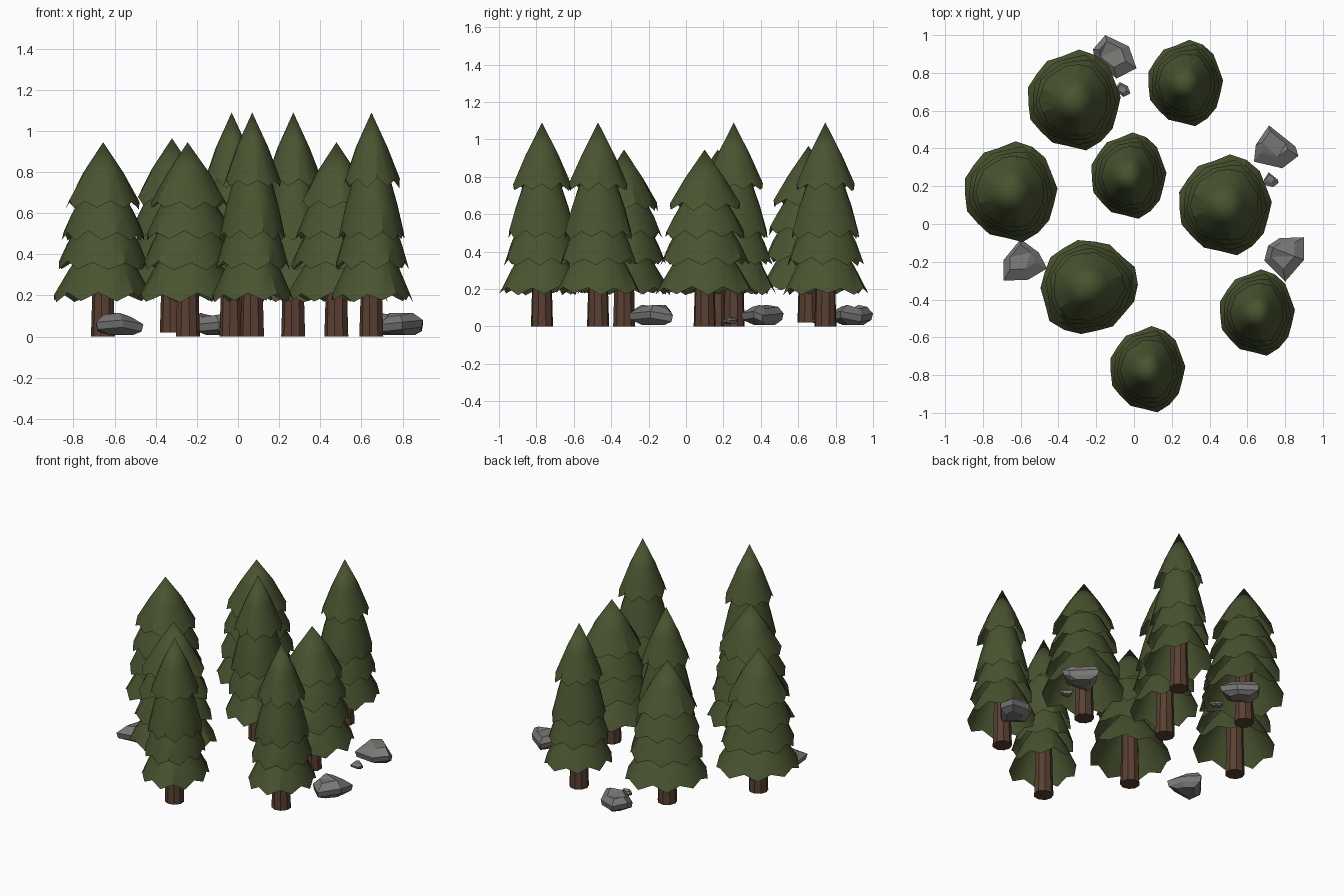
import bpy, bmesh, math, random

if "Cube" in bpy.data.objects:
    bpy.data.objects.remove(bpy.data.objects["Cube"])

random.seed(4)


def material(name, col):
    m = bpy.data.materials.new(name)
    m.diffuse_color = (*col, 1)
    m.use_nodes = True
    m.node_tree.nodes["Principled BSDF"].inputs["Base Color"].default_value = m.diffuse_color
    return m


GREEN = material("pine green", (0.066, 0.087, 0.029))
BROWN = material("bark brown", (0.100, 0.050, 0.031))
GREY = material("stone grey", (0.195, 0.188, 0.180))


def make(name, bm, mat, smooth=None):
    bmesh.ops.recalc_face_normals(bm, faces=bm.faces)
    me = bpy.data.meshes.new(name)
    bm.to_mesh(me)
    bm.free()
    ob = bpy.data.objects.new(name, me)
    bpy.context.collection.objects.link(ob)
    me.materials.append(mat)
    if smooth:
        bpy.ops.object.select_all(action='DESELECT')
        ob.select_set(True)
        bpy.context.view_layer.objects.active = ob
        bpy.ops.object.shade_smooth_by_angle(angle=math.radians(smooth))
    return ob


def loft(bm, rings, cap_bottom=False, cap_top=False):
    vs = [[bm.verts.new(p) for p in ring] for ring in rings]
    n = len(vs[0])
    for a, b in zip(vs, vs[1:]):
        for i in range(n):
            j = (i + 1) % n
            bm.faces.new((a[i], a[j], b[j], b[i]))
    if cap_bottom:
        bm.faces.new(vs[0][::-1])
    if cap_top:
        bm.faces.new(vs[-1])
    return vs


SIDES = 18


def lobed(a):
    """Outline of the boughs: nearly round with two longer corner branches."""
    r = 1.0
    for c in (-66, 70):
        d = (math.degrees(a) - c + 180) % 360 - 180
        r += 0.13 * max(0, 1 - abs(d) / 35)
    return r


# tiers: bottom radius, bottom z, top radius, top z
WIDE = [(0.180, 0.64, 0.0, 0.945), (0.200, 0.49, 0.11, 0.68),
        (0.220, 0.345, 0.13, 0.54), (0.245, 0.19, 0.07, 0.46)]
NARROW = [(0.140, 0.745, 0.0, 1.09), (0.160, 0.49, 0.085, 0.79),
          (0.178, 0.345, 0.11, 0.55), (0.198, 0.19, 0.06, 0.46)]


def tree(x, y, z, tiers, rot, stretch):
    cr, sr = math.cos(rot), math.sin(rot)

    def place(a, r, h):
        px, py = r * math.cos(a), r * math.sin(a) * stretch
        return (x + px * cr - py * sr, y + px * sr + py * cr, z + h)

    # layered boughs with jagged hems
    bm = bmesh.new()
    for k, (rb, zb, rt, zt) in enumerate(tiers):
        angles = [2 * math.pi * (i + 0.4 * k) / SIDES for i in range(SIDES)]
        hem, mid, top = [], [], []
        for i, a in enumerate(angles):
            jag = -0.018 if i % 2 else 0.018
            f = lobed(a)
            hem.append(place(a, rb * f * (1 - jag * 1.2), zb + jag + random.uniform(-.006, .006)))
            mid.append(place(a, (rb * 0.56 + rt * 0.44) * (1 + (f - 1) * 0.8), zb * 0.5 + zt * 0.5))
            top.append(place(a, max(rt, 0.001), zt))
        loft(bm, [hem, mid, top])
    bmesh.ops.remove_doubles(bm, verts=bm.verts, dist=0.0021)
    make("pine_boughs", bm, GREEN, 30)

    # trunk
    bm = bmesh.new()
    rings = [[(x + r * math.cos(2 * math.pi * (i + .5) / 9 + rot),
               y + r * math.sin(2 * math.pi * (i + .5) / 9 + rot), z + h) for i in range(9)]
             for r, h in ((0.060, 0), (0.054, 0.2), (0.05, 0.46))]
    loft(bm, rings, True, True)
    make("pine_trunk", bm, BROWN)


TURN = math.radians(-62)
for x, y, z, rot in ((-.32, .655, .02, 0), (-.655, .17, 0, 0), (.48, .10, 0, 0), (-.245, -.33, 0, TURN)):
    tree(x, y, z, WIDE, rot, 1.0)
for x, y in ((.27, .745), (-.03, .255), (.65, -.47), (.07, -.77)):
    tree(x, y, 0, NARROW, 0, 1.06)


def rock(name, outline, cx, cy, s=1.0, z=0.0):
    bm = bmesh.new()
    rings = []
    for k, h, dx, dy in ((0.5, 0.008, .01, .01), (0.93, 0.035, 0, 0), (1.0, 0.07, 0, 0), (0.6, 0.105, -.01, .015)):
        ring = []
        for i, (px, py) in enumerate(outline):
            tilt = 0.012 * math.sin(i * 2.1) if k > 0.55 else 0
            ring.append((cx + s * (px * k + dx), cy + s * (py * k + dy), z + s * (h + tilt)))
        rings.append(ring)
    loft(bm, rings, True, True)
    bmesh.ops.triangulate(bm, faces=[f for f in bm.faces if len(f.verts) > 4])
    make(name, bm, GREY)


# boulders: angular outlines around their centres
BACK = [(.015, -.11), (.12, -.055), (.08, .06), (-.045, .12), (-.11, .045), (-.10, -.02)]
EAST = [(.03, -.115), (.115, -.05), (.10, .0), (-.04, .112), (-.11, .01), (-.12, -.08)]
SOUTH = [(.0, -.125), (.10, -.01), (.10, .11), (-.03, .105), (-.09, .065), (-.11, -.015)]
WEST = [(-.11, -.11), (.02, -.105), (.12, -.045), (.075, .04), (-.02, .11), (-.11, .0)]
rock("boulder_back", BACK, -.107, .88)
rock("boulder_east", EAST, .755, .41)
rock("boulder_south", SOUTH, .80, -.18)
rock("boulder_west", WEST, -.58, -.19)
# pebbles
rock("pebble_back", BACK, -.06, .71, .34, .01)
rock("pebble_east", EAST, .727, .235, .34, .01)
